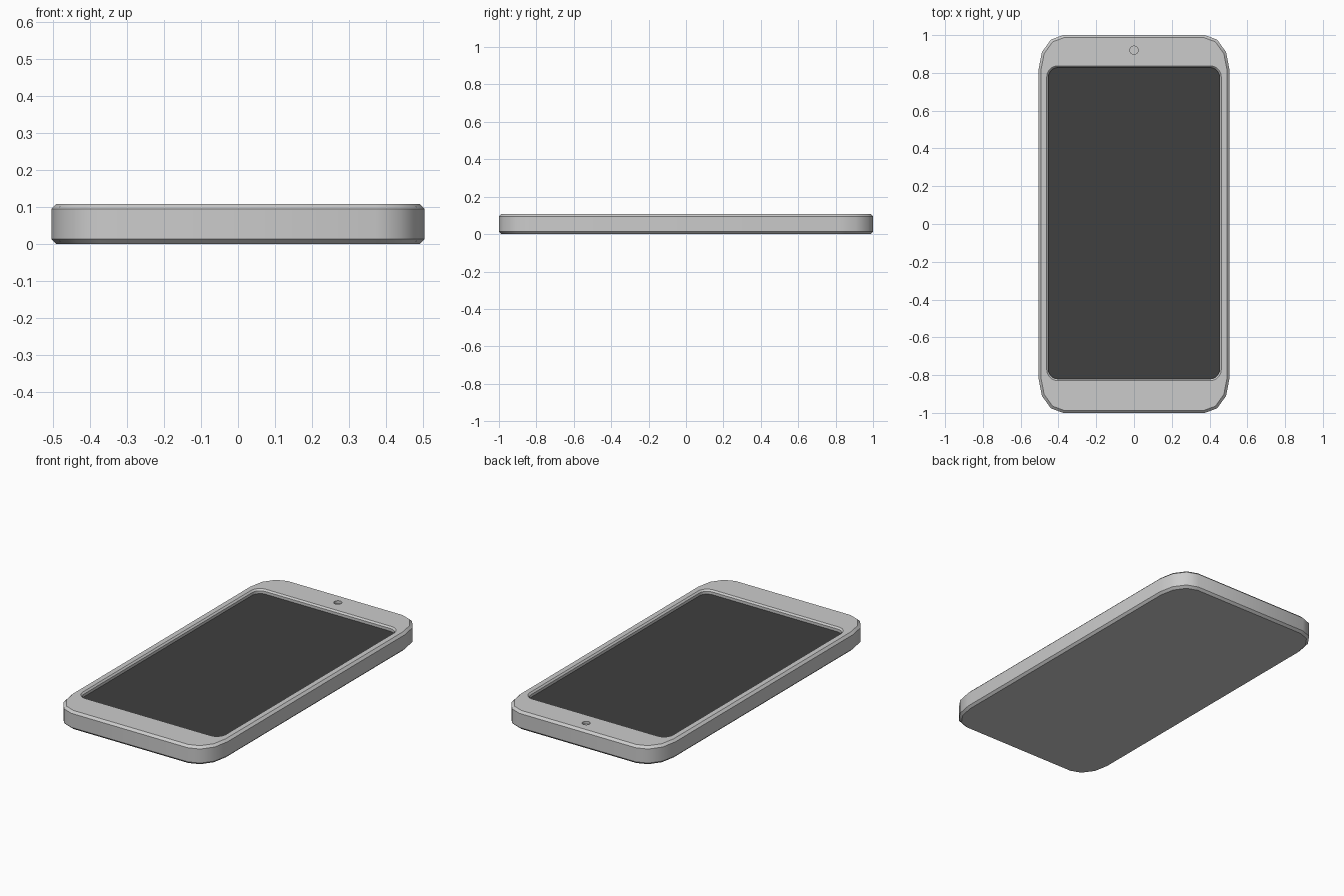
import bpy, bmesh
from math import sin, cos, pi

if "Cube" in bpy.data.objects:
    bpy.data.objects.remove(bpy.data.objects["Cube"])


def outline(hx, hy, rx, ry, seg, cy=0.0):
    """Rounded rectangle with elliptical corners, counter-clockwise."""
    pts = []
    corners = [(1, 1), (-1, 1), (-1, -1), (1, -1)]
    for q, (sx, sy) in enumerate(corners):
        for i in range(seg + 1):
            a = q * pi / 2 + i * pi / 2 / seg
            pts.append((sx * (hx - rx) + rx * cos(a),
                        cy + sy * (hy - ry) + ry * sin(a)))
    return pts


def loft(name, layers):
    """Closed solid through a stack of (outline, z) layers."""
    bm = bmesh.new()
    rings = [[bm.verts.new((x, y, z)) for x, y in pts] for pts, z in layers]
    n = len(rings[0])
    for lo, hi in zip(rings, rings[1:]):
        for i in range(n):
            j = (i + 1) % n
            bm.faces.new((lo[i], lo[j], hi[j], hi[i]))
    bm.faces.new(rings[0][::-1])
    bm.faces.new(rings[-1])
    mesh = bpy.data.meshes.new(name)
    bm.to_mesh(mesh)
    bm.free()
    obj = bpy.data.objects.new(name, mesh)
    bpy.context.collection.objects.link(obj)
    return obj


def cut(target, cutter):
    """Subtract the cutter, apply the result and discard the cutter."""
    cutter.hide_render = True
    mod = target.modifiers.new("cut", 'BOOLEAN')
    mod.operation = 'DIFFERENCE'
    mod.solver = 'EXACT'
    mod.object = cutter
    bpy.ops.object.select_all(action='DESELECT')
    bpy.context.view_layer.objects.active = target
    target.select_set(True)
    bpy.ops.object.modifier_apply(modifier=mod.name)
    bpy.data.objects.remove(cutter)


TOP, EDGE, FLOOR = 0.108, 0.013, 0.080

# Body: slab with chamfered rims and three-segment corners
outer = outline(0.505, 1.0, 0.13, 0.18, 3)
inner = outline(0.505 - EDGE, 1.0 - EDGE, 0.122, 0.17, 3)
body = loft("phone_body", [(inner, 0), (outer, EDGE),
                           (outer, TOP - EDGE), (inner, TOP)])

# Screen recess with a bevelled lip
well = outline(0.453, 0.824, 0.05, 0.05, 6, 0.004)
lip = outline(0.462, 0.833, 0.058, 0.058, 6, 0.004)
cut(body, loft("recess_cutter", [(well, FLOOR), (well, TOP - 0.009),
                                 (lip, TOP), (lip, TOP + 0.03)]))

# Front camera hole
hole = outline(0.022, 0.022, 0.022, 0.022, 6, 0.92)
hole = [p for i, p in enumerate(hole) if i % 7 != 6]
cut(body, loft("camera_cutter", [(hole, TOP - 0.015), (hole, TOP + 0.03)]))
bpy.ops.object.shade_smooth_by_angle(angle=0.68)

# Black screen panel on the recess floor
screen = loft("screen", [(well, FLOOR), (well, FLOOR + 0.003)])
black = bpy.data.materials.new("screen_black")
black.diffuse_color = (0.05, 0.05, 0.05, 1)
black.use_nodes = True
black.node_tree.nodes["Principled BSDF"].inputs["Base Color"].default_value = black.diffuse_color
screen.data.materials.append(black)
